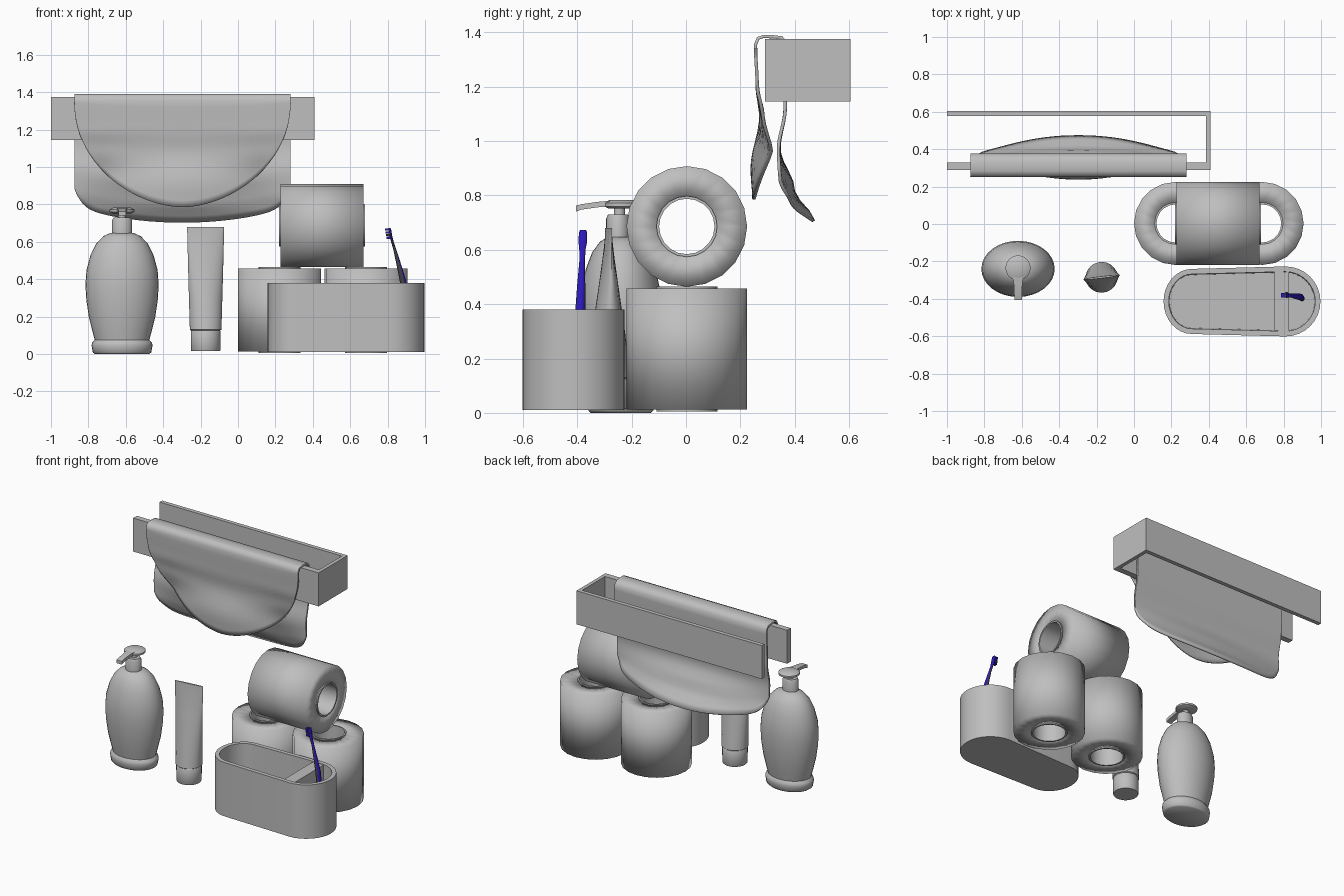
import bpy, bmesh, math
from mathutils import Vector

if "Cube" in bpy.data.objects:
    bpy.data.objects.remove(bpy.data.objects["Cube"])


def material(name, rgb):
    m = bpy.data.materials.new(name)
    m.diffuse_color = (*rgb, 1)
    m.use_nodes = True
    m.node_tree.nodes["Principled BSDF"].inputs["Base Color"].default_value = m.diffuse_color
    return m


GREY = material("plain grey", (0.52, 0.52, 0.52))
BLUE = material("deep blue", (0.025, 0.01, 0.5))
DARK = material("charcoal", (0.05, 0.05, 0.06))


def finish(name, bm, mats=(GREY,), angle=40, rule=None):
    bmesh.ops.recalc_face_normals(bm, faces=bm.faces)
    if rule:
        for f in bm.faces:
            f.normal_update()
            f.material_index = rule(f)
    me = bpy.data.meshes.new(name)
    bm.to_mesh(me)
    bm.free()
    for m in mats:
        me.materials.append(m)
    me.shade_smooth()
    if angle:
        me.set_sharp_from_angle(angle=math.radians(angle))
    ob = bpy.data.objects.new(name, me)
    bpy.context.collection.objects.link(ob)
    return ob


def loft(name, rings, wrap=False, caps=True, closed=True, **kw):
    """Skin a list of equal point rings."""
    bm = bmesh.new()
    vs = [[bm.verts.new(p) for p in r] for r in rings]
    n = len(vs[0])
    for i in range(len(vs) if wrap else len(vs) - 1):
        a, b = vs[i], vs[(i + 1) % len(vs)]
        for j in range(n if closed else n - 1):
            k = (j + 1) % n
            bm.faces.new((a[j], a[k], b[k], b[j]))
    if caps and not wrap:
        bm.faces.new(vs[0])
        bm.faces.new(vs[-1])
    return finish(name, bm, **kw)


def ellipse(cx, cy, z, rx, ry, n=28, turn=0.0):
    out = []
    for i in range(n):
        a = 2 * math.pi * i / n
        x, y = rx * math.cos(a), ry * math.sin(a)
        out.append((cx + x * math.cos(turn) - y * math.sin(turn),
                    cy + x * math.sin(turn) + y * math.cos(turn), z))
    return out


def box(name, x0, x1, y0, y1, z0, z1, **kw):
    return loft(name, [[(x0, y0, z), (x1, y0, z), (x1, y1, z), (x0, y1, z)]
                       for z in (z0, z1)], **kw)


def interp(table, z):
    """Smooth lookup in (z, value) pairs listed from high z to low z."""
    if z >= table[0][0]:
        return table[0][1]
    for (z0, v0), (z1, v1) in zip(table, table[1:]):
        if z >= z1:
            t = (z0 - z) / (z0 - z1)
            return v0 + (v1 - v0) * t * t * (3 - 2 * t)
    return table[-1][1]


# Wall rail: one U-shaped band, open on the left
plan = [(-1, 0.29), (0.41, 0.29), (0.41, 0.605), (-1, 0.605),
        (-1, 0.577), (0.385, 0.577), (0.385, 0.33), (-1, 0.33)]
loft("towel_rail", [[(x, y, z) for x, y in plan] for z in (1.145, 1.375)], angle=30)

# Towel draped over the front bar
FRONT_MID = [(1.35, 0.256), (1.2, 0.262), (1.09, 0.275), (0.9, 0.243), (0.78, 0.25)]
FRONT_EDGE = [(1.35, 0.256), (1.2, 0.262), (1.1, 0.282), (0.95, 0.315), (0.78, 0.31)]
BACK_MID = [(1.36, 0.37), (1.12, 0.365), (0.97, 0.342), (0.82, 0.395), (0.70, 0.47)]
BACK_EDGE = [(1.36, 0.37), (1.12, 0.365), (0.97, 0.34), (0.85, 0.345), (0.78, 0.375)]
strips = []
for i in range(41):
    s = math.sin(math.pi / 2 * (i / 20 - 1))
    x = -0.297 + 0.578 * s
    zf = 0.785 + 0.555 * (1 - math.sqrt(max(0, 1 - abs(s) ** 1.8)))
    zb = 0.705 + 0.08 * s * s + 0.1 * abs(s) ** 14
    e, strip = min(1, 2 * s * s), []
    for k in range(17):
        z = zf + (1.355 - zf) * k / 16
        strip.append((x, interp(FRONT_MID, z) * (1 - e) + interp(FRONT_EDGE, z) * e, z))
    strip += [(x, 0.265, 1.378), (x, 0.285, 1.385), (x, 0.32, 1.384), (x, 0.352, 1.38)]
    for k in range(19):
        z = 1.36 + (zb - 1.36) * k / 18
        w = s * s
        strip.append((x, interp(BACK_MID, z) * (1 - w) + interp(BACK_EDGE, z) * w, z))
    strips.append(strip)
towel = loft("towel", strips, caps=False, closed=False, angle=60)
sol = towel.modifiers.new("thickness", "SOLIDIFY")
sol.thickness = 0.012
sol.offset = 0

# Pump bottle
BX, BY = -0.62, -0.24
profile = [(0.0, 0.145), (0.008, 0.156), (0.045, 0.163), (0.06, 0.16), (0.075, 0.146),
           (0.12, 0.158), (0.2, 0.178), (0.29, 0.191), (0.37, 0.196), (0.45, 0.19),
           (0.53, 0.168), (0.59, 0.138), (0.63, 0.1), (0.648, 0.06)]
loft("bottle_body", [ellipse(BX, BY, z, r, r * 0.765, 32) for z, r in profile], angle=45)
loft("pump_collar", [ellipse(BX, BY - 0.01, z, r, r * 0.82, 24)
                     for z, r in ((0.64, 0.053), (0.715, 0.053), (0.73, 0.045))])
loft("pump_stem", [ellipse(BX, BY - 0.005, z, 0.021, 0.021, 14) for z in (0.725, 0.76)])
loft("pump_head", [ellipse(BX, BY + 0.005, z, r, r, 24)
                   for z, r in ((0.752, 0.05), (0.76, 0.067), (0.772, 0.067), (0.784, 0.045))])
loft("pump_spout", [[(BX - w, y, z - h), (BX + w, y, z - h), (BX + w, y, z), (BX - w, y, z)]
                    for y, w, z, h in ((-0.25, 0.032, 0.783, 0.022), (-0.32, 0.023, 0.777, 0.02),
                                       (-0.385, 0.02, 0.768, 0.02), (-0.405, 0.02, 0.762, 0.022))])

# Squeeze tube: round at the cap, flat at the crimp
TX, TY, TURN = -0.173, -0.285, 0.12
loft("tube_body", [ellipse(TX, TY, z, rx, ry, 28, TURN) for z, rx, ry in
                   ((0.12, 0.07, 0.07), (0.13, 0.085, 0.082), (0.3, 0.09, 0.06),
                    (0.48, 0.095, 0.033), (0.645, 0.099, 0.007), (0.68, 0.1, 0.005))])
loft("tube_cap", [ellipse(TX, TY, z, r, r, 28, TURN) for z, r in
                  ((0.015, 0.076), (0.02, 0.079), (0.12, 0.08), (0.125, 0.077))])


# Paper rolls: soft-shaded body with a thin card core
def roll(name, centre, lying=False):
    c = Vector(centre)
    for part, prof in (("body", [(0.222, -0.222), (0.222, 0.222), (0.108, 0.222), (0.108, -0.222)]),
                       ("core", [(0.112, -0.23), (0.112, 0.23), (0.102, 0.23), (0.102, -0.23)])):
        rings = []
        for r, h in prof:
            pts = [Vector(p) for p in ellipse(0, 0, h, r, r, 20)]
            if lying:
                pts = [Vector((p.z, p.x, p.y)) for p in pts]
            rings.append([c + p for p in pts])
        loft(name + "_" + part, rings, wrap=True, angle=None if part == "body" else 40)


roll("left_roll", (0.222, 0.003, 0.235))
roll("right_roll", (0.685, 0.003, 0.235))
roll("top_roll", (0.448, 0.003, 0.686), lying=True)


# Oblong holder with a divider
def oblong(z, inset):
    pts = []
    for cx, rx, ry, start in ((0.81, 0.187, 0.187, -0.5), (0.31, 0.152, 0.174, 0.5)):
        for i in range(17):
            a = math.pi * (start + i / 16)
            pts.append((cx + (rx - inset) * math.cos(a), -0.414 + (ry - inset) * math.sin(a), z))
    return pts


loft("holder_shell", [oblong(0.01, 0), oblong(0.38, 0), oblong(0.38, 0.028), oblong(0.035, 0.032)])
loft("holder_divider", [[(0.75, -0.57, z), (0.83, -0.573, z), (0.83, -0.255, z), (0.75, -0.258, z)]
                        for z in (0.03, 0.376)])

# Toothbrush: dark handle with a blue back, blue bristles
path = [(0.9, 0.06, 0.01, 0.01), (0.898, 0.12, 0.014, 0.016), (0.893, 0.28, 0.016, 0.018),
        (0.882, 0.39, 0.017, 0.018), (0.862, 0.47, 0.013, 0.015), (0.838, 0.56, 0.008, 0.01),
        (0.824, 0.605, 0.007, 0.012), (0.818, 0.63, 0.007, 0.016), (0.812, 0.665, 0.007, 0.015),
        (0.811, 0.673, 0.005, 0.01)]
loft("brush_handle", [ellipse(x, -0.402 + 0.035 * z, z, rx, ry, 12) for x, z, rx, ry in path],
     mats=(DARK, BLUE), rule=lambda f: 1 if f.normal.x > 0.4 else 0)
for row in range(4):
    z = 0.616 + row * 0.0145
    box("bristle_row_%d" % (row + 1), 0.787 + 0.002 * (3 - row), 0.815, -0.392, -0.368,
        z, z + 0.011, mats=(DARK if row == 1 else BLUE,))
